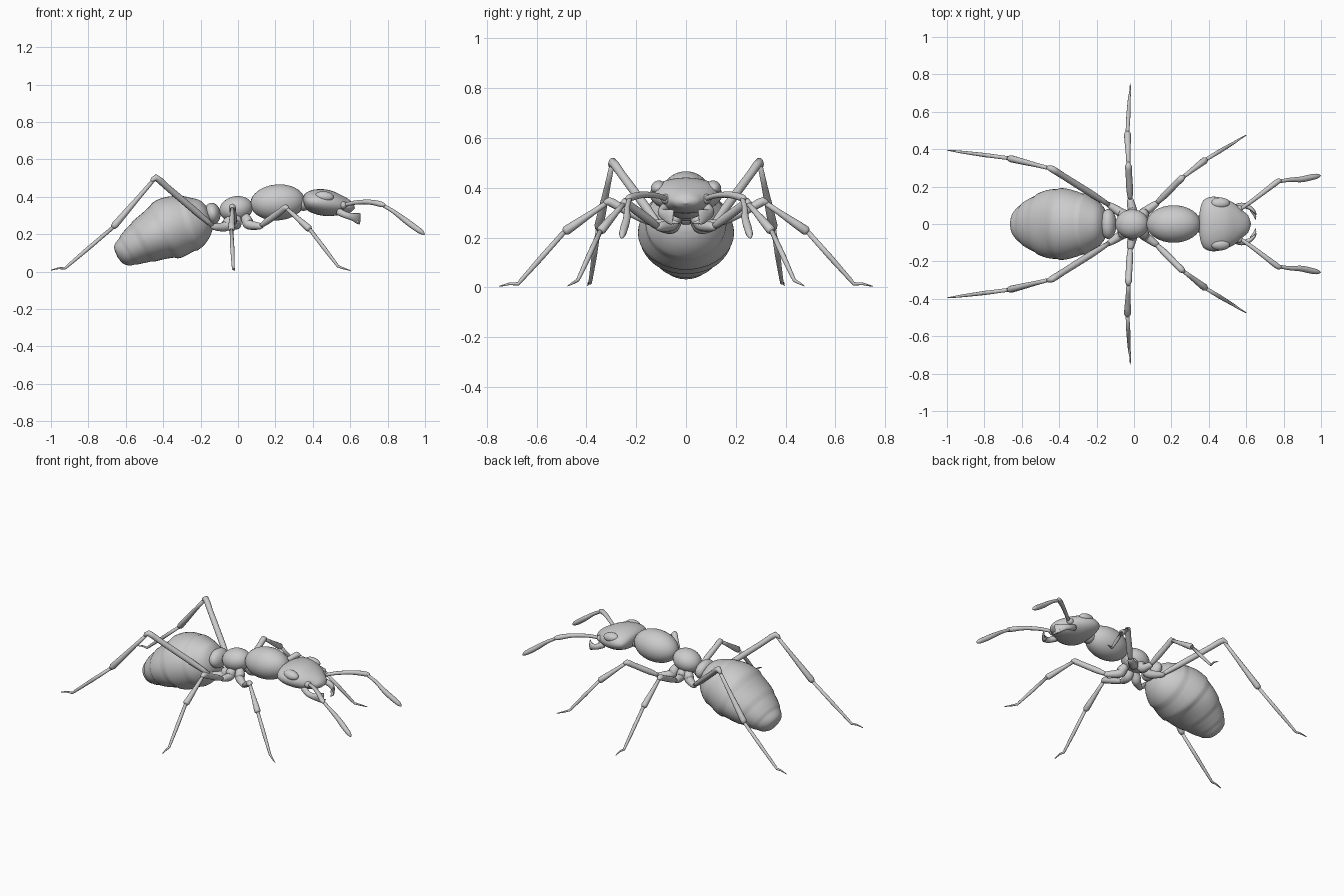
import bpy, bmesh, math
from mathutils import Vector

if "Cube" in bpy.data.objects:
    bpy.data.objects.remove(bpy.data.objects["Cube"])


def finish(bm, name):
    bmesh.ops.recalc_face_normals(bm, faces=bm.faces)
    for f in bm.faces:
        f.smooth = True
    me = bpy.data.meshes.new(name)
    bm.to_mesh(me)
    bm.free()
    ob = bpy.data.objects.new(name, me)
    bpy.context.collection.objects.link(ob)
    return ob


def resample(rows, k):
    """Catmull-Rom smoothing of rows (x, y, z, side radius, up radius)."""
    out = []
    for i in range(len(rows) - 1):
        p = [rows[max(i - 1, 0)], rows[i], rows[i + 1], rows[min(i + 2, len(rows) - 1)]]
        for s in range(k):
            t = s / k
            out.append([0.5 * (2 * b + (c - a) * t + (2 * a - 5 * b + 4 * c - d) * t * t
                               + (3 * b - a - 3 * c + d) * t ** 3) for a, b, c, d in zip(*p)])
    out.append(list(rows[-1]))
    return out


def loft(name, rows, n=16, k=1, sy=1, bands=()):
    rows = resample(rows, k)
    bm = bmesh.new()
    rings = []
    pts = [Vector((r[0], r[1] * sy, r[2])) for r in rows]
    for i, r in enumerate(rows):
        tan = (pts[min(i + 1, len(pts) - 1)] - pts[max(i - 1, 0)]).normalized()
        side = Vector((0, 0, 1)).cross(tan).normalized()
        up = tan.cross(side)
        scale = 1
        for lo, hi in zip(bands, bands[1:]):
            if lo <= i < hi:
                scale = 0.98 + 0.04 * (i - lo) / (hi - lo)
        ring = []
        for j in range(n):
            a = math.tau * j / n
            ring.append(bm.verts.new(pts[i] + scale * (side * max(r[3], .001) * math.cos(a)
                                                       + up * max(r[4], .001) * math.sin(a))))
        rings.append(ring)
    for a, b in zip(rings, rings[1:]):
        for j in range(n):
            bm.faces.new((a[j], a[(j + 1) % n], b[(j + 1) % n], b[j]))
    bm.faces.new(rings[0])
    bm.faces.new(rings[-1])
    return finish(bm, name)


def ellipsoid(name, loc, radii, tilt=0, yaw=0):
    bm = bmesh.new()
    bmesh.ops.create_uvsphere(bm, u_segments=32, v_segments=20, radius=1)
    bmesh.ops.scale(bm, vec=radii, verts=bm.verts)
    ob = finish(bm, name)
    ob.location = loc
    ob.rotation_euler = (yaw, tilt, 0)
    return ob


# Banded abdomen, drooping backwards
loft("abdomen", [
    (-.145, 0, .30, .03, .03), (-.16, 0, .295, .075, .075), (-.19, 0, .285, .115, .11),
    (-.26, 0, .26, .160, .15), (-.36, 0, .232, .188, .167), (-.45, 0, .19, .185, .138),
    (-.53, 0, .147, .150, .112), (-.59, 0, .11, .112, .085), (-.62, 0, .093, .085, .070),
    (-.638, 0, .082, .052, .045), (-.645, 0, .078, .0, .0)],
    n=40, k=6, bands=(0, 19, 27, 35, 42, 60))

# Waist, thorax, neck
ellipsoid("waist_node", (-.137, 0, .31), (.043, .08, .058), -.15)
ellipsoid("rear_thorax", (-.01, 0, .335), (.09, .078, .068), -.2)
ellipsoid("front_thorax", (.212, 0, .37), (.146, .1, .096), -.08)
ellipsoid("neck", (.35, 0, .365), (.04, .045, .04))

# Head
loft("head", [
    (.350, 0, .372, .04, .015), (.356, 0, .373, .09, .032), (.375, 0, .375, .130, .052),
    (.42, 0, .374, .146, .067), (.48, 0, .366, .137, .070), (.54, 0, .355, .108, .056),
    (.58, 0, .348, .072, .042), (.61, 0, .342, .045, .024), (.625, 0, .338, .0, .0)],
    n=32, k=4)

# Leg paths: coxa, femur to knee, tibia, tarsus, claw
legs = {
    "front_leg": [(.035, .03, .30), (.06, .065, .25), (.12, .11, .243), (.255, .245, .342),
                  (.385, .345, .225), (.535, .435, .028), (.565, .455, .017), (.60, .475, .006)],
    "middle_leg": [(-.01, .03, .30), (-.01, .075, .25), (-.02, .13, .255), (-.03, .31, .345),
                   (-.035, .49, .222), (-.025, .675, .014), (-.02, .71, .014), (-.02, .75, .004)],
    "hind_leg": [(-.03, .03, .29), (-.07, .06, .24), (-.13, .10, .24), (-.44, .295, .503),
                 (-.67, .352, .235), (-.925, .385, .018), (-.96, .39, .018), (-1, .395, .008)],
}


def lerp(a, b, t):
    return tuple(Vector(a).lerp(Vector(b), t))


def tube(name, stations, sy, n=12, k=1):
    loft(name, [(*p, r, r) for p, r in stations], n, k, sy)


for sy, label in ((1, "left"), (-1, "right")):
    for name, p in legs.items():
        tube(f"{label}_{name}_coxa", [(p[0], .022), (lerp(p[0], p[1], .6), .03), (p[1], .026),
                                      (p[2], .017), (lerp(p[2], p[3], .05), .006)], sy, k=3)
        tube(f"{label}_{name}_femur", [(p[2], .011), (lerp(p[2], p[3], .3), .018),
                                       (lerp(p[2], p[3], .8), .017), (p[3], .018),
                                       (lerp(p[3], p[4], .1), .008)], sy, k=2)
        tube(f"{label}_{name}_tibia", [(p[3], .010), (lerp(p[3], p[4], .35), .012),
                                       (lerp(p[3], p[4], .75), .017), (lerp(p[3], p[4], .95), .019),
                                       (p[4], .013)], sy)
        tube(f"{label}_{name}_foot", [(p[4], .010), (lerp(p[4], p[5], .5), .011),
                                      (lerp(p[4], p[5], .92), .008), (p[5], .007),
                                      (p[6], .005), (p[7], .002)], sy)

    # Compound eye
    ellipsoid(f"{label}_eye", (.462, sy * .112, .402), (.05, .03, .026), .12, -sy * .5)

    # Elbowed antenna with socket
    ellipsoid(f"{label}_antenna_socket", (.56, sy * .08, .355), (.022, .022, .02))
    tube(f"{label}_antenna_scape", [((.555, .07, .352), .010), ((.62, .115, .368), .011),
                                    ((.70, .175, .372), .013), ((.765, .225, .360), .015),
                                    ((.785, .233, .353), .008)], sy, k=3)
    tube(f"{label}_antenna_whip", [((.765, .225, .36), .009), ((.83, .236, .322), .011),
                                   ((.89, .238, .277), .015), ((.94, .248, .24), .016),
                                   ((.98, .256, .212), .013), ((.997, .258, .198), .003)], sy, k=3)

    # Mandible: arm, broad blade and inward tooth
    loft(f"{label}_mandible", [(.535, .085, .322, .018, .02), (.575, .098, .303, .016, .018),
                               (.61, .092, .293, .013, .020), (.64, .07, .285, .008, .029),
                               (.652, .052, .281, .004, .030)], 12, 3, sy)
    tube(f"{label}_mandible_tooth", [((.63, .075, .272), .012), ((.645, .05, .262), .009),
                                     ((.65, .025, .258), .002)], sy, k=2)
